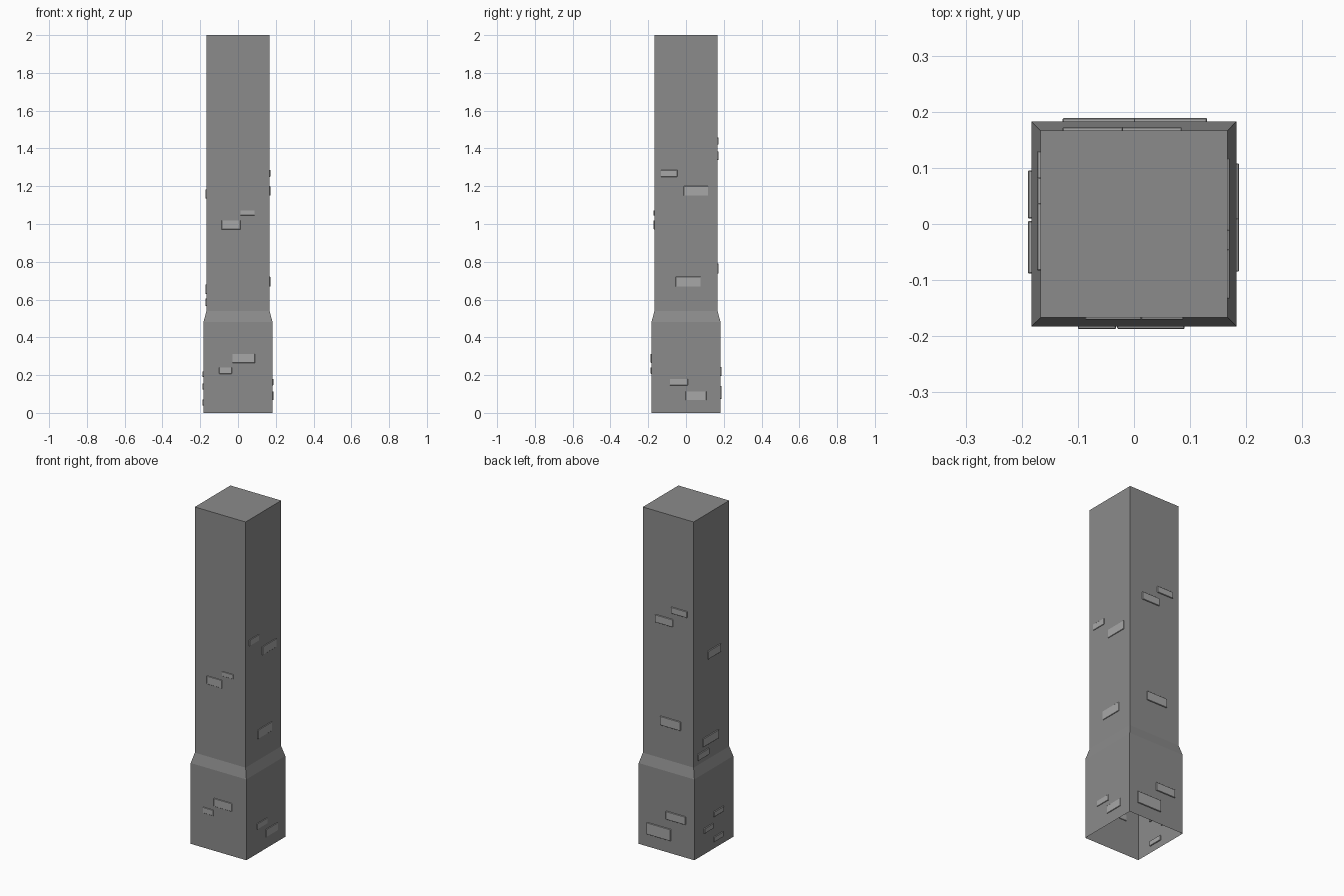
import bpy, bmesh
from mathutils import Vector

if "Cube" in bpy.data.objects:
    bpy.data.objects.remove(bpy.data.objects["Cube"])


def grey(name, v):
    m = bpy.data.materials.new(name)
    m.diffuse_color = (v, v, v, 1)
    m.use_nodes = True
    m.node_tree.nodes["Principled BSDF"].inputs["Base Color"].default_value = m.diffuse_color
    return m


dark_stone = grey("dark_stone", 0.26)
light_stone = grey("light_stone", 0.39)

# Square pillar shell: open underneath, wider plinth, short taper, closed top
profile = [(0.183, 0.0), (0.183, 0.48), (0.167, 0.54), (0.167, 2.0)]
bm = bmesh.new()
rings = []
for r, z in profile:
    rings.append([bm.verts.new((sx * r, sy * r, z))
                  for sx, sy in ((-1, -1), (1, -1), (1, 1), (-1, 1))])
for a, b in zip(rings, rings[1:]):
    for i in range(4):
        j = (i + 1) % 4
        bm.faces.new((a[i], a[j], b[j], b[i]))
bm.faces.new(rings[-1])
mesh = bpy.data.meshes.new("pillar")
bm.to_mesh(mesh)
bm.free()
mesh.materials.append(dark_stone)
bpy.context.collection.objects.link(bpy.data.objects.new("pillar", mesh))


def brick(side, a0, a1, z0, z1):
    """Thin brick set through one wall, standing slightly proud of it."""
    low = z1 < 0.5
    wall = 0.183 if low else 0.167
    proud = {"front": 0.004, "right": 0.004, "left": 0.006, "back": 0.006}[side]
    depth = 2 * proud
    mid, width = (a0 + a1) / 2, a1 - a0
    sign = 1 if side in ("right", "back") else -1
    if side in ("front", "back"):
        loc, size = (mid, sign * wall), (width, depth)
    else:
        loc, size = (sign * wall, mid), (depth, width)
    bm = bmesh.new()
    bmesh.ops.create_cube(bm, size=1)
    bmesh.ops.scale(bm, vec=Vector((size[0], size[1], z1 - z0)), verts=bm.verts)
    bmesh.ops.bevel(bm, geom=bm.edges[:], offset=0.0015, segments=1, affect='EDGES')
    me = bpy.data.meshes.new(side + "_brick")
    bm.to_mesh(me)
    bm.free()
    me.materials.append(light_stone)
    ob = bpy.data.objects.new(side + "_brick", me)
    ob.location = (loc[0], loc[1], (z0 + z1) / 2)
    bpy.context.collection.objects.link(ob)


# Exposed bricks on each side: start, end along the wall, bottom, top
bricks = {
    "front": [(-0.087, 0.013, 0.971, 1.019), (0.013, 0.088, 1.045, 1.072),
              (-0.03, 0.09, 0.265, 0.313), (-0.10, -0.032, 0.207, 0.241)],
    "right": [(-0.133, -0.045, 1.25, 1.286), (-0.012, 0.117, 1.15, 1.2),
              (-0.055, 0.077, 0.668, 0.721), (-0.085, 0.01, 0.146, 0.18),
              (-0.002, 0.108, 0.068, 0.114)],
    "back": [(-0.127, -0.02, 1.42, 1.457), (-0.033, 0.085, 1.34, 1.385),
             (-0.083, 0.052, 0.737, 0.79), (-0.127, 0.002, 0.196, 0.244),
             (-0.03, 0.13, 0.074, 0.143)],
    "left": [(-0.083, 0.037, 1.135, 1.183), (-0.065, 0.083, 0.63, 0.68),
             (0.027, 0.13, 0.567, 0.605), (-0.088, 0.005, 0.19, 0.22),
             (0.01, 0.095, 0.125, 0.155), (-0.086, 0.003, 0.04, 0.07)],
}
for side, items in bricks.items():
    for item in items:
        brick(side, *item)
